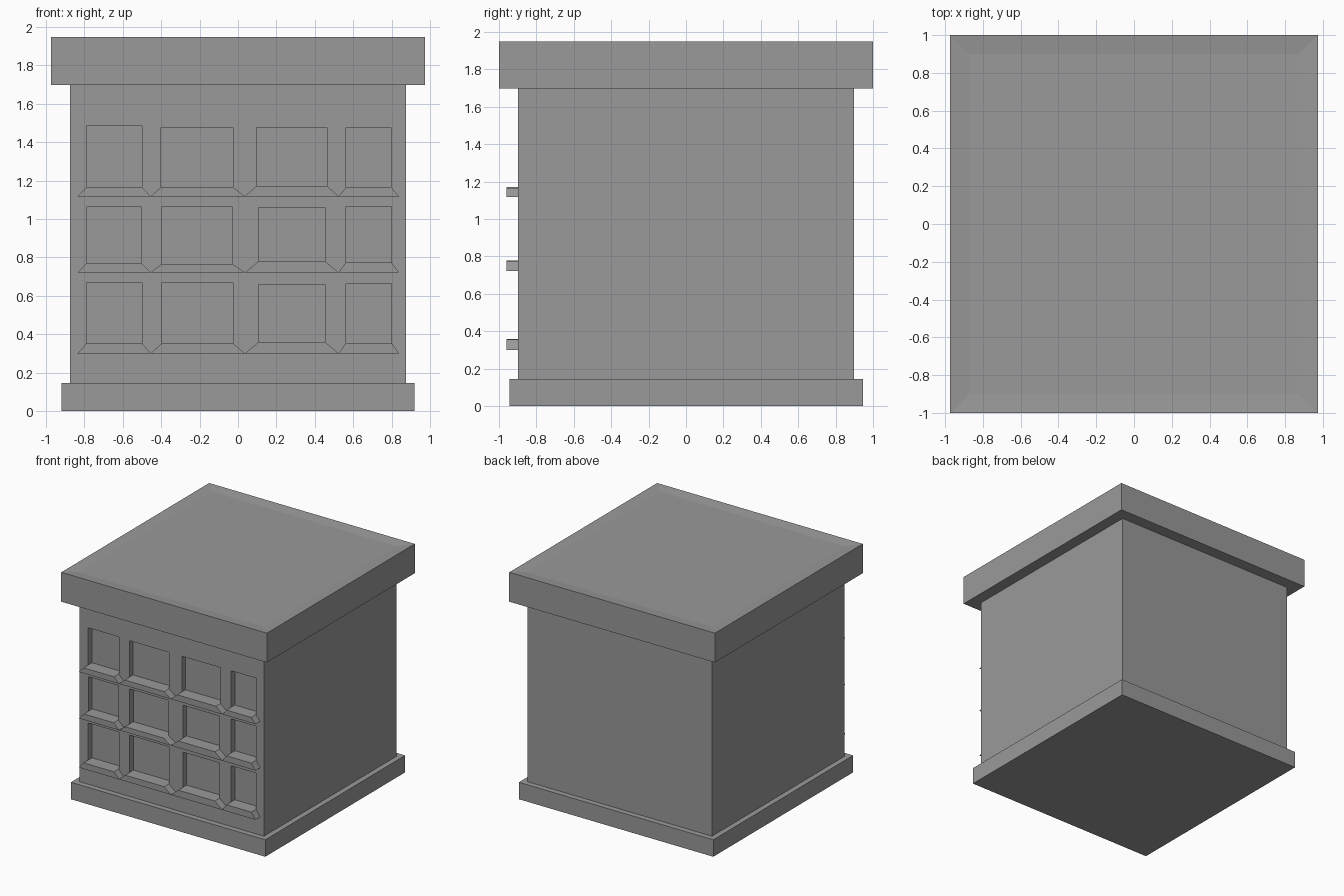
import bpy, bmesh

if "Cube" in bpy.data.objects:
    bpy.data.objects.remove(bpy.data.objects["Cube"])

RECESS = 0.05      # window depth into the wall
WALL_Y = -0.897    # front wall plane
SILL_Y = -0.96     # front of the sills

# Dark grey shared by all parts
grey = bpy.data.materials.new("dark_grey")
grey.diffuse_color = (0.32, 0.32, 0.32, 1)
grey.use_nodes = True
grey.node_tree.nodes["Principled BSDF"].inputs["Base Color"].default_value = grey.diffuse_color


def add_object(name, bm):
    bmesh.ops.recalc_face_normals(bm, faces=bm.faces)
    mesh = bpy.data.meshes.new(name)
    bm.to_mesh(mesh)
    bm.free()
    mesh.materials.append(grey)
    obj = bpy.data.objects.new(name, mesh)
    bpy.context.collection.objects.link(obj)
    return obj


def add_prism(bm, profile, y0, y1):
    """Extrude an x-z profile from y0 to y1."""
    a = [bm.verts.new((x, y0, z)) for x, z in profile]
    b = [bm.verts.new((x, y1, z)) for x, z in profile]
    bm.faces.new(a)
    bm.faces.new(b[::-1])
    n = len(profile)
    for i in range(n):
        j = (i + 1) % n
        bm.faces.new((a[i], b[i], b[j], a[j]))


def block(name, hx, hy, z0, z1, dish=None):
    bm = bmesh.new()
    add_prism(bm, [(-hx, z0), (hx, z0), (hx, z1), (-hx, z1)], -hy, hy)
    if dish:
        # shallow sunken panel in the top face
        bmesh.ops.recalc_face_normals(bm, faces=bm.faces)
        top = [f for f in bm.faces if f.calc_center_median().z > z1 - 1e-4]
        bmesh.ops.inset_region(bm, faces=top, thickness=dish[0],
                               use_even_offset=True)
        bmesh.ops.translate(bm, verts=top[0].verts, vec=(0, 0, -dish[1]))
    return add_object(name, bm)


# Main blocks
block("base_plinth", 0.92, 0.945, 0, 0.145)
body = block("building_body", 0.874, WALL_Y, 0.145, 1.697)
block("roof_slab", 0.973, 1.0, 1.697, 1.948, dish=(0.10, 0.01))

# Windows: (left, right, sill top, window top) per row, keyed by sill bottom
sill_ends = [-0.835, -0.455, 0.036, 0.524, 0.838]
rows = {
    1.118: [(-0.79, -0.50, 1.165, 1.483), (-0.40, -0.026, 1.165, 1.477),
            (0.096, 0.464, 1.171, 1.477), (0.563, 0.797, 1.165, 1.477)],
    0.721: [(-0.787, -0.504, 0.771, 1.065), (-0.397, -0.031, 0.766, 1.065),
            (0.106, 0.454, 0.779, 1.060), (0.563, 0.799, 0.774, 1.065)],
    0.300: [(-0.79, -0.50, 0.352, 0.669), (-0.397, -0.026, 0.352, 0.669),
            (0.106, 0.454, 0.358, 0.659), (0.563, 0.799, 0.355, 0.664)],
}
cut_bm, sill_bm = bmesh.new(), bmesh.new()
for zs, row in rows.items():
    for i, (x0, x1, zb, zt) in enumerate(row):
        add_prism(cut_bm, [(x0, zb), (x1, zb), (x1, zt), (x0, zt)],
                  WALL_Y - 0.1, WALL_Y + RECESS)
        add_prism(sill_bm, [(sill_ends[i], zs), (sill_ends[i + 1], zs),
                            (x1, zb), (x0, zb)], SILL_Y, WALL_Y)
add_object("window_sills", sill_bm)

# Recessed window openings
cutter = add_object("window_cutter", cut_bm)
cutter.hide_render = True
cutter.display_type = 'WIRE'
mod = body.modifiers.new("window_openings", 'BOOLEAN')
mod.operation = 'DIFFERENCE'
mod.solver = 'EXACT'
mod.object = cutter
